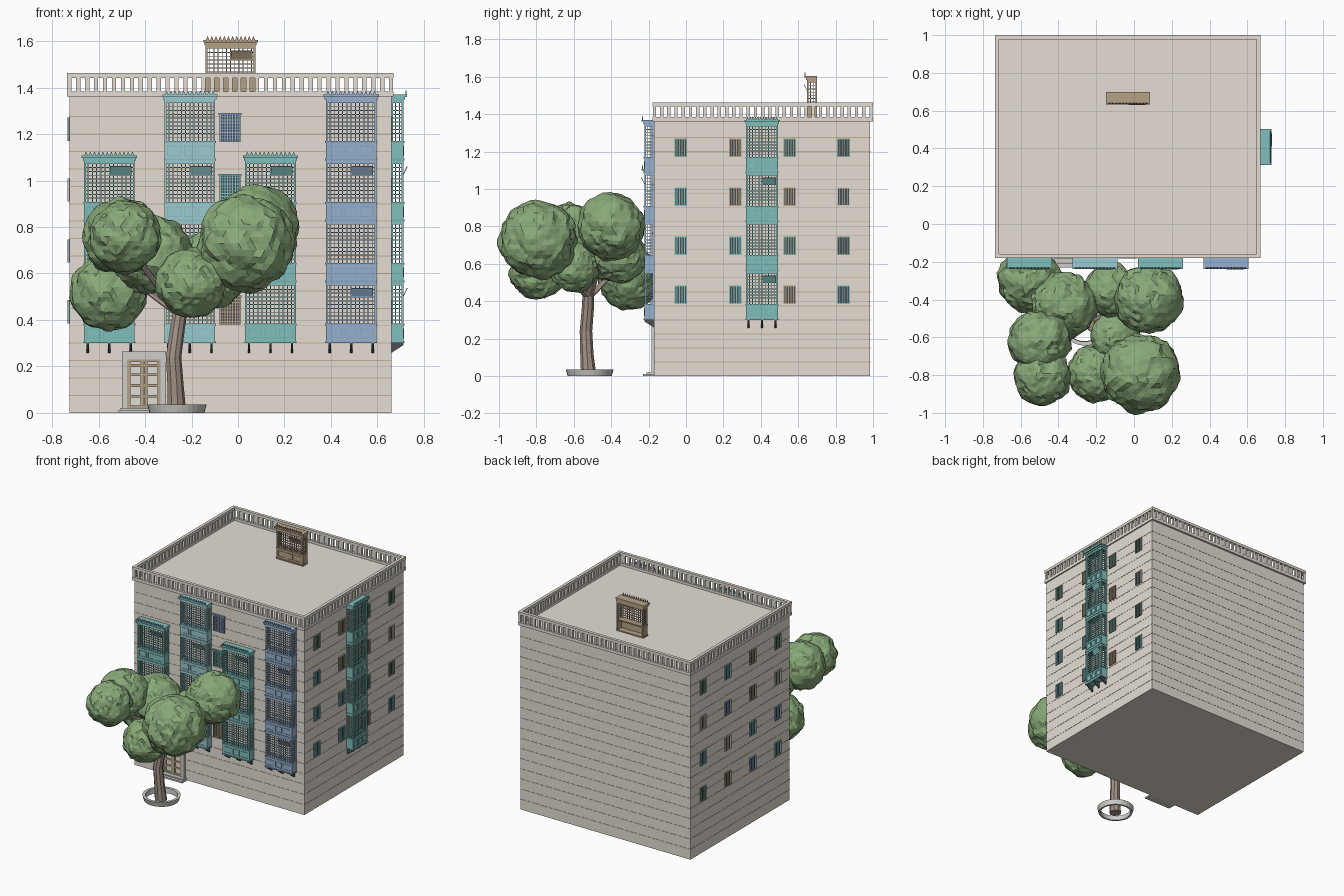
import bpy, bmesh, math, random
from mathutils import Matrix, Vector, noise

if "Cube" in bpy.data.objects:
    bpy.data.objects.remove(bpy.data.objects["Cube"])

random.seed(4)
STONE, GROOVE = (.78, .73, .66), (.56, .45, .33)
TEAL, LIGHT, BLUE = (.22, .52, .50), (.33, .60, .63), (.30, .44, .62)
BROWN, GREEN, DARK, GREY = (.46, .36, .24), (.22, .38, .29), (.07, .08, .09), (.62, .61, .58)
mats = {}


def mat(c):
    if c not in mats:
        mats[c] = bpy.data.materials.new("paint_%d" % len(mats))
        mats[c].diffuse_color = (*c, 1)
    return mats[c]


def finish(name, bm, color, M=Matrix()):
    bmesh.ops.recalc_face_normals(bm, faces=bm.faces)
    me = bpy.data.meshes.new(name)
    bm.to_mesh(me)
    bm.free()
    ob = bpy.data.objects.new(name, me)
    ob.matrix_world = M
    me.materials.append(mat(color))
    bpy.context.collection.objects.link(ob)
    return ob


def box(bm, x0, x1, y0, y1, z0, z1):
    m = Matrix.Translation(((x0 + x1) / 2, (y0 + y1) / 2, (z0 + z1) / 2))
    bmesh.ops.create_cube(bm, size=1, matrix=m @ Matrix.Diagonal((x1 - x0, y1 - y0, z1 - z0, 1)))


def boxes(name, color, items, M=Matrix()):
    bm = bmesh.new()
    for b in items:
        box(bm, *b)
    return finish(name, bm, color, M)


def prism(bm, pts, off):
    a = [bm.verts.new(p) for p in pts]
    b = [bm.verts.new(Vector(p) + Vector(off)) for p in pts]
    bm.faces.new(a)
    bm.faces.new(b[::-1])
    for i in range(len(a)):
        j = (i + 1) % len(a)
        bm.faces.new((a[i], a[j], b[j], b[i]))


# main block with thin course lines
X0, X1, Y0, Y1, H = -.726, .66, -.17, .985, 1.366
boxes("building_body", STONE, [(X0, X1, Y0, Y1, 0, H)])
e = .0015
boxes("wall_courses", GROOVE, [(X0 - e, X1 + e, Y0 - e, Y1 + e, .075 * i - .002, .075 * i + .002)
                               for i in range(1, 18)])

# roof balustrade
rx0, rx1, ry0, ry1, t = -.737, .67, -.18, 1.0, .022
rail = []
for z0, z1, g in ((H - .004, H + .018, 0), (1.442, 1.462, 0)):
    rail += [(rx0, rx1, ry0, ry0 + t, z0, z1), (rx0, rx1, ry1 - t, ry1, z0, z1),
             (rx0, rx0 + t, ry0 + t, ry1 - t, z0, z1), (rx1 - t, rx1, ry0 + t, ry1 - t, z0, z1)]
boxes("parapet_rails", STONE, rail)
posts = []
nx, ny = 36, 30
for i in range(nx + 1):
    x = rx0 + .011 + (rx1 - rx0 - .022) * i / nx
    posts += [(x - .009, x + .009, y - .008, y + .008, H, 1.45) for y in (ry0 + .011, ry1 - .011)]
for i in range(1, ny):
    y = ry0 + .011 + (ry1 - ry0 - .022) * i / ny
    posts += [(x - .008, x + .008, y - .009, y + .009, H, 1.45) for x in (rx0 + .011, rx1 - .011)]
boxes("parapet_balusters", STONE, posts)


# latticed bay: local x along the wall, -y outwards, z up from its base
def bay(name, M, w, floors, color, pitch=.262, d=.052, flaps=(), brackets=True):
    h = w / 2
    solid, bars, trim = [], [], []
    for f in range(floors):
        z = f * pitch
        top = z + pitch
        solid += [(-h, h, -d, 0, z, z + .008), (-h, h, -d, -d + .008, z, z + .08),
                  (-h, h, -d, 0, top - .014, top)]
        for s in (-1, 1):
            a, b = sorted((s * h, s * (h - .008)))
            solid += [(a, b, -d, 0, z, z + .08), (a, b, -d, -d + .008, z, top), (a, b, -.008, 0, z, top)]
        trim += [(-h - .003, h + .003, -d - .004, 0, z + .076, z + .084),
                 (-h - .003, h + .003, -d - .004, 0, z, z + .008)]
        for k in range(3):
            c, pw = (k - 1) * w * .31, w * (.13 if k != 1 else .11)
            trim += [(c - pw, c + pw, -d - .003, -d, zz, zz + .004) for zz in (z + .02, z + .06)]
            trim += [(c + s * pw - .002, c + s * pw + .002, -d - .003, -d, z + .02, z + .064) for s in (-1, 1)]
        lo, hi = z + .084, top - .014
        n = round(w / .0175)
        for i in range(1, n):
            x = -h + w * i / n
            bars.append((x - .002, x + .002, -d + .001, -d + .005, lo, hi))
        for i in (1, 2):
            y = -d * i / 3
            bars += [(s * (h - .004) - .002, s * (h - .004) + .002, y - .002, y + .002, lo, hi) for s in (-1, 1)]
        m = round((hi - lo) / .0165)
        for i in range(1, m):
            zz = lo + (hi - lo) * i / m
            bars.append((-h, h, -d + .002, -d + .006, zz - .002, zz + .002))
            bars += [(s * (h - .004) - .002, s * (h - .004) + .002, -d, 0, zz - .002, zz + .002) for s in (-1, 1)]
    T = floors * pitch
    boxes(name + "_panels", color, solid, M)
    boxes(name + "_mouldings", tuple(c * .85 for c in color), trim, M)
    boxes(name + "_lattice", color, bars, M)
    # eave with pointed cresting
    bm = bmesh.new()
    box(bm, -h - .005, h + .005, -d - .006, 0, T, T + .012)
    box(bm, -h - .010, h + .010, -d - .015, 0, T + .012, T + .022)
    n = 12
    for i in range(n):
        x = -h + w * (i + .5) / n
        prism(bm, [(x - .007, -d - .014, T + .022), (x + .007, -d - .014, T + .022), (x, -d - .014, T + .040)],
              (0, .006, 0))
    finish(name + "_eave", bm, color, M)
    # hinged flaps leaning outwards
    if flaps:
        bm = bmesh.new()
        for f in flaps:
            z = f * pitch + pitch - .062
            prism(bm, [(.002, -d, z), (.002, -d - .018, z + .036), (.002, -d - .015, z + .038), (.002, -d + .003, z)],
                  (min(.096, h * .85), 0, 0))
        finish(name + "_flaps", bm, tuple(c * .8 for c in color), M)
    if brackets:
        bm = bmesh.new()
        for x in (-h * .85, 0, h * .85):
            prism(bm, [(x - .005, 0, 0), (x - .005, -d, 0), (x - .005, -d, -.008), (x - .005, 0, -.042)], (.01, 0, 0))
        finish(name + "_brackets", bm, DARK, M)


for i, (c, n, fl) in enumerate(((TEAL, 3, (2,)), (LIGHT, 4, (2,)), (TEAL, 3, (2,)), (BLUE, 4, (0, 2)))):
    bay("front_bay_%d" % (i + 1), Matrix.Translation((-.554 + .347 * i, Y0, .30)), .218, n, c, flaps=fl)
bay("side_bay", Matrix.Translation((X1, .407, .30)) @ Matrix.Rotation(math.pi / 2, 4, 'Z'),
    .17, 4, TEAL, flaps=(0, 2))
bay("roof_kiosk", Matrix.Translation((-.032, .70, H)), .215, 1, BROWN, pitch=.217, flaps=(0,), brackets=False)


# barred windows
def window(name, M, w, h, color, cross):
    a = w / 2
    boxes(name + "_pane", DARK, [(-a, a, -.002, .004, 0, h)], M)
    b = [(-a, -a + .005, -.008, 0, 0, h), (a - .005, a, -.008, 0, 0, h),
         (-a, a, -.008, 0, 0, .005), (-a, a, -.008, 0, h - .006, h)]
    n = 8 if cross else 5
    b += [(-a + w * i / n - .002, -a + w * i / n + .002, -.007, -.003, 0, h) for i in range(1, n)]
    if cross:
        b += [(-a, a, -.007, -.003, h * i / 9 - .0015, h * i / 9 + .0015) for i in range(1, 9)]
        b.append((-a - .005, a + .005, -.012, 0, h - .006, h + .003))
    boxes(name + "_bars", color, b, M)


for f, c in enumerate((BROWN, GREEN, TEAL, BLUE)):
    window("front_window_%d" % f, Matrix.Translation((-.034, Y0, .38 + .262 * f)), .09, .122, c, True)
right = ((TEAL, TEAL, BROWN, TEAL), (TEAL, TEAL, GREEN, GREEN), (TEAL, BROWN, BROWN, GREY), (GREEN, BROWN, GREEN, GREEN))
left = ((TEAL, BLUE, BROWN, GREEN), (BLUE, TEAL, GREY, TEAL), (GREY, BROWN, BLUE, GREY), (GREEN, BROWN, TEAL, GREEN))
for side, cols, x, ang in (("right", right, X1, 1), ("left", left, X0, -1)):
    for f in range(4):
        for k, y in enumerate((-.028, .263, .555, .842)):
            M = Matrix.Translation((x, y, .385 + .262 * f)) @ Matrix.Rotation(ang * math.pi / 2, 4, 'Z')
            window("%s_window_%d_%d" % (side, f, k), M, .068, .10, cols[f][k], False)

# entrance
D = Matrix.Translation((-.405, Y0, 0))
boxes("door_surround", GREY, [(-.095, -.072, -.014, 0, 0, .265), (.072, .095, -.014, 0, 0, .265),
                              (-.072, .072, -.014, 0, .23, .265)], D)
boxes("door_step", GREY, [(-.11, .11, -.06, 0, 0, .012), (-.1, .1, -.04, 0, .012, .02)], D)
boxes("door_glass", (.75, .73, .68), [(-.072, .072, -.003, 0, .02, .23)], D)
leaf = [(-.072, .072, -.010, 0, z, z + .012) for z in (.02, .066, .112, .158, .198, .218)]
leaf += [(x - .007, x + .007, -.010, 0, .02, .23) for x in (-.065, -.008, .008, .065)]
boxes("door_frame", BROWN, leaf, D)

# ring planter
bm = bmesh.new()
prof = [(.105, 0), (.118, 0), (.128, .036), (.108, .036)]
for i in range(32):
    a, b = (Matrix.Rotation(math.tau * k / 32, 3, 'Z') for k in (i, i + 1))
    for j in range(4):
        p, q = prof[j], prof[(j + 1) % 4]
        bm.faces.new([bm.verts.new(m @ Vector((r, 0, z))) for m, (r, z) in ((a, p), (b, p), (b, q), (a, q))])
bmesh.ops.remove_doubles(bm, verts=bm.verts, dist=1e-5)
finish("planter_ring", bm, GREY, Matrix.Translation((-.263, -.515, 0)))


# bent trunk and branches
def limb(name, pts):
    bm = bmesh.new()
    rings = []
    for x, y, z, r in pts:
        rings.append([bm.verts.new((x + r * math.cos(math.tau * k / 9), y + r * math.sin(math.tau * k / 9), z))
                      for k in range(9)])
    for a, b in zip(rings, rings[1:]):
        for k in range(9):
            bm.faces.new((a[k], a[(k + 1) % 9], b[(k + 1) % 9], b[k]))
    bm.faces.new(rings[0])
    bm.faces.new(rings[-1])
    finish(name, bm, (.36, .29, .24))


limb("trunk", [(-.265, -.52, 0, .042), (-.270, -.53, .12, .036), (-.278, -.535, .24, .034),
               (-.262, -.525, .36, .033), (-.24, -.52, .5, .03)])
for i, (x, y, z) in enumerate(((-.46, -.7, .7), (0, -.75, .7), (.05, -.42, .75), (-.5, -.34, .6))):
    limb("branch_%d" % i, [(-.25, -.522, .42, .025), (x, y, z, .012)])

# faceted foliage clumps: x, y, z, radius
clumps = ((-.555, -.30, .52, .165), (-.37, -.43, .68, .17), (-.50, -.62, .76, .165), (-.485, -.81, .76, .15),
          (-.20, -.79, .56, .15), (.035, -.79, .73, .205), (.08, -.40, .80, .18), (-.12, -.35, .64, .14),
          (-.10, -.60, .58, .13))
for i, (x, y, z, r) in enumerate(clumps):
    bm = bmesh.new()
    bmesh.ops.create_icosphere(bm, subdivisions=4, radius=1)
    for v in bm.verts:
        n = noise.noise(v.co * 2.2 + Vector((i * 7, 0, 0))) * .10
        n += noise.cell(v.co * 6 + Vector((i * 5, 3, 0))) * .035 + random.uniform(-.008, .008)
        v.co *= r * (1 + n)
    finish("foliage_%d" % i, bm, (.25, .40, .19), Matrix.Translation((x, y, z)))

for m in bpy.data.materials:
    if m.users and not m.is_grease_pencil:
        m.use_nodes = True
        m.node_tree.nodes["Principled BSDF"].inputs["Base Color"].default_value = m.diffuse_color
